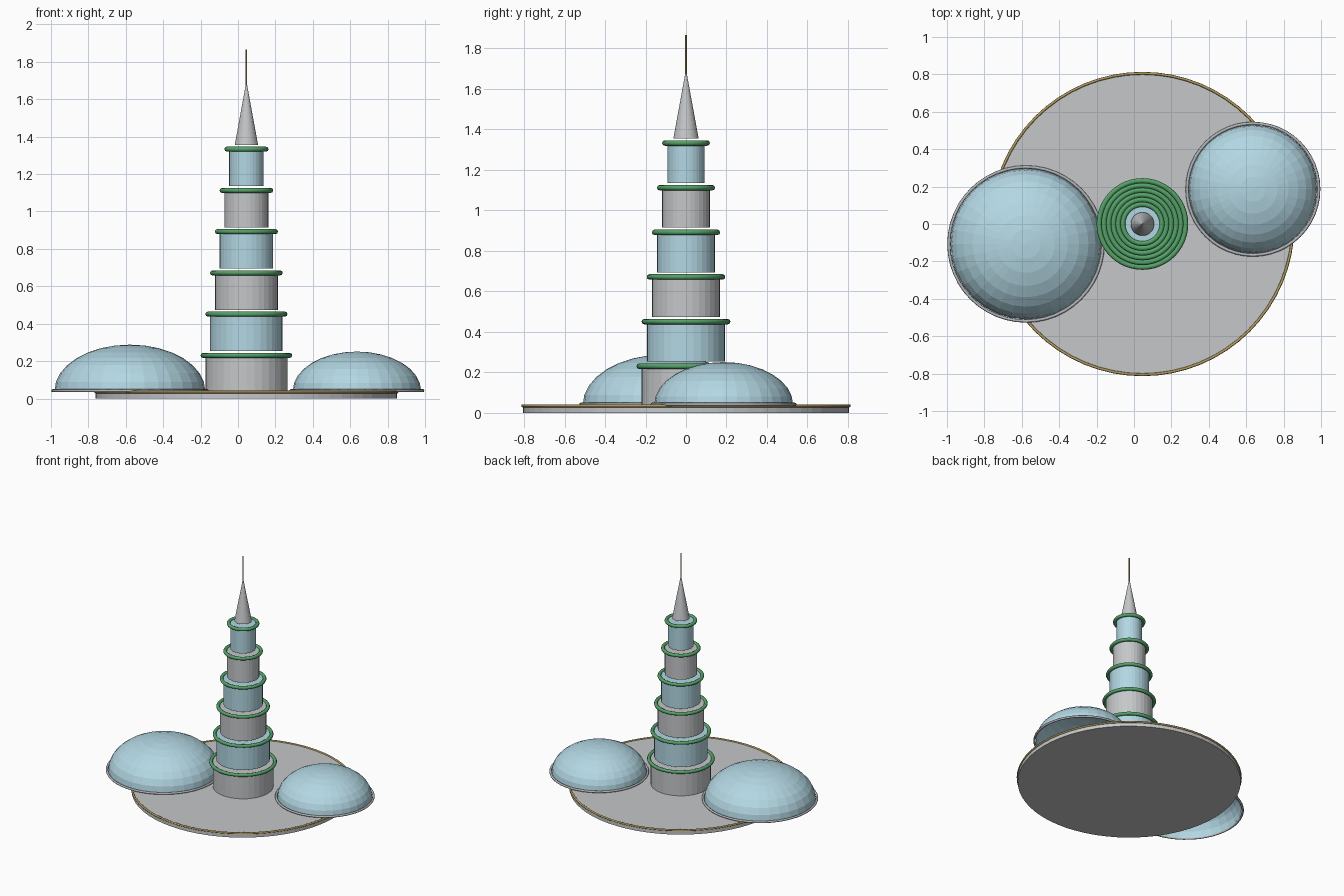
import bpy, bmesh, math

if "Cube" in bpy.data.objects:
    bpy.data.objects.remove(bpy.data.objects["Cube"])


def material(name, rgb):
    m = bpy.data.materials.new(name)
    m.diffuse_color = (*rgb, 1)
    m.use_nodes = True
    m.node_tree.nodes["Principled BSDF"].inputs["Base Color"].default_value = m.diffuse_color
    return m


CONCRETE = material("pale_concrete", (0.56, 0.57, 0.58))
GLASS = material("light_blue_glass", (0.45, 0.68, 0.77))
GREEN = material("garden_green", (0.09, 0.36, 0.14))
GOLD = material("gold_trim", (0.45, 0.33, 0.11))
STEEL = material("grey_steel", (0.45, 0.46, 0.48))
CX = 0.045  # tower and plaza axis


def finish(name, mat):
    ob = bpy.context.object
    ob.name = name
    ob.data.materials.append(mat)
    return ob


def cone(name, mat, r1, r2, z0, z1, sides):
    bpy.ops.mesh.primitive_cone_add(vertices=sides, radius1=r1, radius2=r2, depth=z1 - z0,
                                    location=(CX, 0, (z0 + z1) / 2))
    return finish(name, mat)


def ring(name, mat, x, y, z, major, minor, sides=48):
    bpy.ops.mesh.primitive_torus_add(major_radius=major, minor_radius=minor,
                                     major_segments=sides, minor_segments=8, location=(x, y, z))
    finish(name, mat)
    bpy.ops.object.shade_smooth_by_angle(angle=math.radians(60))


def dome(name, x, y, radius, height):
    # open flattened hemisphere
    bpy.ops.mesh.primitive_uv_sphere_add(segments=32, ring_count=16, radius=1, location=(x, y, 0.041))
    ob = finish(name, GLASS)
    bm = bmesh.new()
    bm.from_mesh(ob.data)
    bmesh.ops.delete(bm, geom=[v for v in bm.verts if v.co.z < -0.01], context='VERTS')
    bmesh.ops.scale(bm, vec=(radius, radius, height), verts=bm.verts)
    bm.to_mesh(ob.data)
    bm.free()
    ring(name + "_rim", STEEL, x, y, 0.042, radius + 0.009, 0.0085)


# Round plaza with gold edge
cone("plaza", CONCRETE, 0.806, 0.806, 0, 0.035, 64)
ring("plaza_edge", GOLD, CX, 0, 0.035, 0.806, 0.0075, 64)

# Stacked tiers, each with a planted ring round its top
for i in range(6):
    r = 0.219 - i * 0.0254
    z = 0.0325 + i * 0.2205
    cone(f"tier_{i + 1}", GLASS if i % 2 else CONCRETE, r, r, z, z + 0.2, 32)
    ring(f"garden_ring_{i + 1}", GREEN, CX, 0, z + 0.198, r + 0.0125, 0.0135)

# Spire and mast
cone("spire", CONCRETE, 0.0625, 0.0, 1.355, 1.697, 32)
cone("mast", GOLD, 0.004, 0.004, 1.675, 1.867, 8)

# Side domes
dome("large_dome", -0.578, -0.107, 0.403, 0.247)
dome("small_dome", 0.636, 0.186, 0.343, 0.21)
